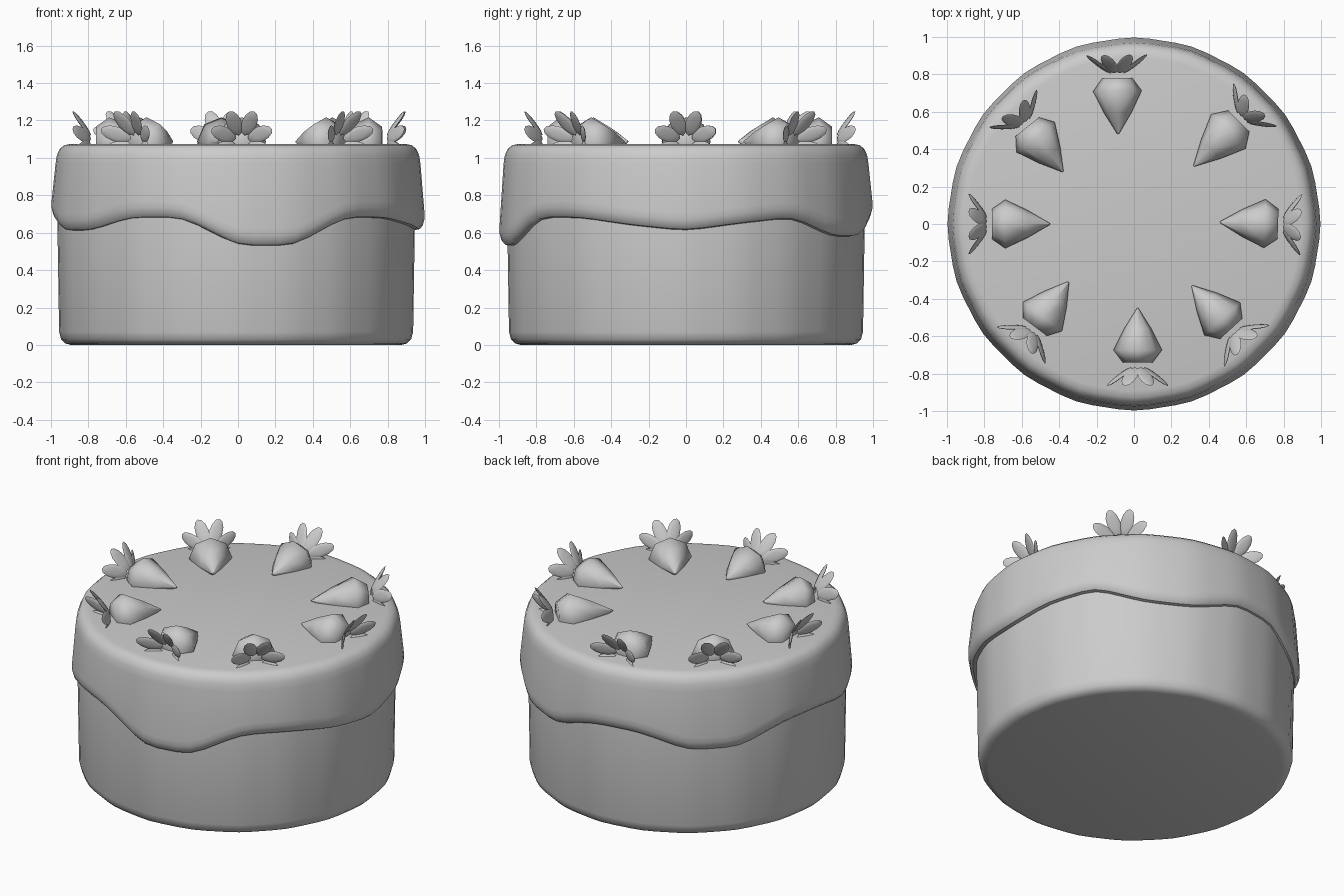
import bpy, bmesh
from math import cos, sin, radians, pi
from mathutils import Vector, Matrix

if "Cube" in bpy.data.objects:
    bpy.data.objects.remove(bpy.data.objects["Cube"])

SIDES = 20
# Height of the icing edge at each of the 20 corners, from +x turning towards +y
DRIP = [.61, .65, .68, .58, .58, .68, .68, .58, .58, .68,
        .68, .61, .61, .68, .68, .53, .53, .68, .68, .64]


def finish(name, bm, angle):
    bmesh.ops.recalc_face_normals(bm, faces=bm.faces)
    mesh = bpy.data.meshes.new(name)
    bm.to_mesh(mesh)
    bm.free()
    ob = bpy.data.objects.new(name, mesh)
    bpy.context.collection.objects.link(ob)
    bpy.ops.object.select_all(action='DESELECT')
    bpy.context.view_layer.objects.active = ob
    ob.select_set(True)
    bpy.ops.object.shade_smooth_by_angle(angle=radians(angle))
    return ob


def skin(bm, rings, cap_start=True, cap_end=True):
    loops = [[bm.verts.new(p) for p in ring] for ring in rings]
    n = len(loops[0])
    for a, b in zip(loops, loops[1:]):
        for i in range(n):
            j = (i + 1) % n
            bm.faces.new((a[i], a[j], b[j], b[i]))
    if cap_start:
        bm.faces.new(loops[0])
    if cap_end:
        bm.faces.new(loops[-1])


def soft_ring(r, z, follow=0, dx=0):
    """20-sided ring with rounded corners; follow adds the drip height."""
    pts = [Vector((r * cos(2 * pi * k / SIDES) + dx, r * sin(2 * pi * k / SIDES),
                   z + follow * DRIP[k])) for k in range(SIDES)]
    out = []
    for k, p in enumerate(pts):
        a = p.lerp(pts[k - 1], .28)
        b = p.lerp(pts[(k + 1) % SIDES], .28)
        out += [a, a * .25 + p * .5 + b * .25, b]
    return out


# Cake body
bm = bmesh.new()
profile = [(.89, 0), (.92, .008), (.942, .03), (.953, .07), (.963, .7), (.94, 1.0)]
skin(bm, [soft_ring(r, z, dx=-.01) for r, z in profile])
finish("cake_body", bm, 35)

# Icing with a wavy dripping edge
bm = bmesh.new()
profile = [(.90, 1.075, 0), (.935, 1.068, 0), (.96, 1.048, 0), (.975, 1.015, 0),
           (.982, .97, 0), (1.004, .09, 1), (1.003, .055, 1), (.994, .022, 1),
           (.977, .004, 1), (.955, 0, 1), (.935, .01, 1)]
skin(bm, [soft_ring(*p) for p in profile], cap_end=False)
finish("icing", bm, 35)

# Strawberries lying on the icing: (tip x, tip y, crown x, crown y)
BERRIES = [(-.085, .48, -.09, .78), (.32, .31, .56, .55), (.46, .01, .77, 0),
           (.31, -.33, .52, -.56), (.02, -.45, .02, -.74), (-.35, -.31, -.53, -.55),
           (-.45, 0, -.76, 0), (-.38, .28, -.57, .52)]
Z = 1.087
UP = Vector((0, 0, 1))

for i, (tx, ty, cx, cy) in enumerate(BERRIES, 1):
    tip, crown = Vector((tx, ty, Z)), Vector((cx, cy, Z))
    out = (crown - tip).normalized()
    side = out.cross(UP)

    # Berry body
    bm = bmesh.new()
    rings = []
    for t, r in [(0, .08), (.23, .13), (.62, .073), (1, .004)]:
        c = crown.lerp(tip, t)
        rings.append([c + side * r * cos(k * pi / 4) + UP * r * sin(k * pi / 4)
                      for k in range(8)])
    skin(bm, rings)
    finish(f"strawberry_{i}", bm, 60)

    # Crown of eight flat leaves
    bm = bmesh.new()
    for k in range(8):
        a = radians(22.5 + 45 * k)
        radial = side * cos(a) + UP * sin(a)
        along = (radial * .81 + out * .58).normalized()
        across = out.cross(radial)
        normal = along.cross(across)
        m = Matrix((along, across, normal)).transposed().to_4x4()
        m.translation = crown + along * .13
        m = m @ Matrix.Diagonal((.085, .041, .008, 1))
        bmesh.ops.create_uvsphere(bm, u_segments=12, v_segments=6, radius=1,
                                  matrix=m)
    finish(f"strawberry_leaves_{i}", bm, 60)
